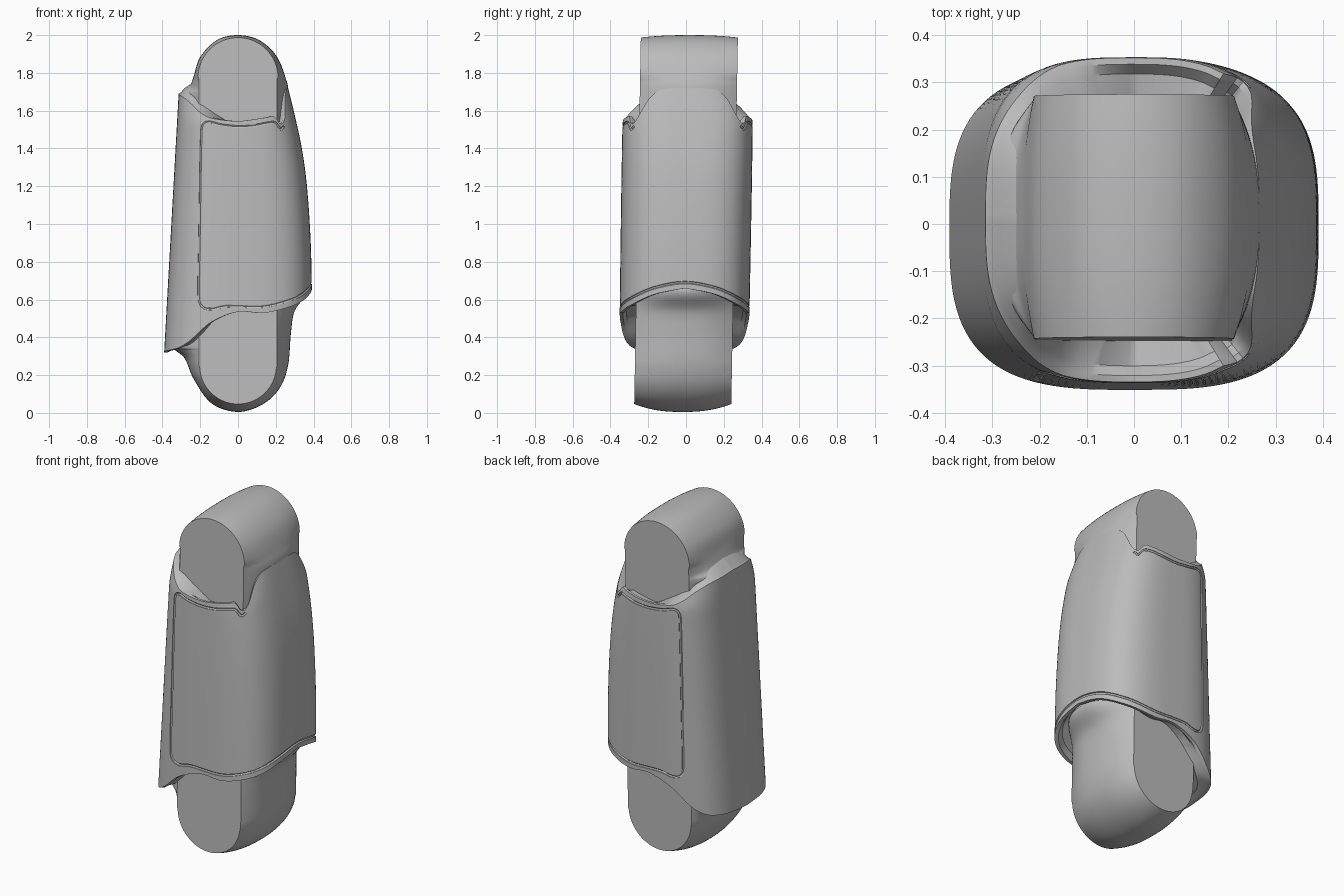
import bpy, bmesh, math
from mathutils import Vector

cube = bpy.data.objects.get("Cube")
if cube:
    bpy.data.objects.remove(cube)

grey = bpy.data.materials.new("plain_grey")
grey.use_nodes = True
grey.diffuse_color = (0.5, 0.5, 0.5, 1)
grey.node_tree.nodes["Principled BSDF"].inputs["Base Color"].default_value = (0.5, 0.5, 0.5, 1)


def curve_at(knots, x):
    """Smooth height through (position, value) knots."""
    if x <= knots[0][0]:
        return knots[0][1]
    for i in range(len(knots) - 1):
        (x0, y0), (x1, y1) = knots[i], knots[i + 1]
        if x <= x1:
            def slope(j):
                a, b = knots[max(j - 1, 0)], knots[min(j + 1, len(knots) - 1)]
                return (b[1] - a[1]) / (b[0] - a[0])
            h, t = x1 - x0, (x - x0) / (x1 - x0)
            m0, m1 = slope(i) * h, slope(i + 1) * h
            return ((2*t**3 - 3*t*t + 1) * y0 + (t**3 - 2*t*t + t) * m0
                    + (3*t*t - 2*t**3) * y1 + (t**3 - t*t) * m1)
    return knots[-1][1]


def spline(points, steps, closed):
    """Dense smooth path through 2D points."""
    n, out = len(points), []
    for i in range(n if closed else n - 1):
        ids = [i - 1, i, i + 1, i + 2]
        p = [Vector(points[j % n] if closed else points[min(max(j, 0), n - 1)]) for j in ids]
        for s in range(steps):
            t = s / steps
            out.append(0.5 * (2 * p[1] + (p[2] - p[0]) * t
                              + (2 * p[0] - 5 * p[1] + 4 * p[2] - p[3]) * t * t
                              + (3 * p[1] - p[0] - 3 * p[2] + p[3]) * t**3))
    return out


def loft(name, rings):
    """Skin a stack of closed rings and cap both ends."""
    bm = bmesh.new()
    loops = [[bm.verts.new(p) for p in ring] for ring in rings]
    n = len(loops[0])
    for a, b in zip(loops, loops[1:]):
        for i in range(n):
            j = (i + 1) % n
            bm.faces.new((a[i], a[j], b[j], b[i]))
    bm.faces.new(loops[0][::-1])
    bm.faces.new(loops[-1])
    bmesh.ops.recalc_face_normals(bm, faces=bm.faces)
    mesh = bpy.data.meshes.new(name)
    bm.to_mesh(mesh)
    bm.free()
    mesh.materials.append(grey)
    obj = bpy.data.objects.new(name, mesh)
    bpy.context.collection.objects.link(obj)
    return obj


def select(obj):
    bpy.ops.object.select_all(action='DESELECT')
    obj.select_set(True)
    bpy.context.view_layer.objects.active = obj


# Sleeve: rounded-box section whose rims rise and fall around the limb
right_width = [(0.6, 0.392), (0.9, 0.385), (1.2, 0.365), (1.4, 0.338), (1.6, 0.295), (1.74, 0.26)]
depth = [(0.3, 0.343), (1.5, 0.345), (1.57, 0.338), (1.74, 0.27)]
bottom_rim = [(0, 0.66), (22, 0.63), (44, 0.57), (67, 0.53), (90, 0.535),
              (113, 0.48), (130, 0.38), (142, 0.34), (180, 0.32)]
top_rim = [(0, 1.72), (30, 1.71), (40, 1.66), (48, 1.55), (53, 1.53), (58, 1.57), (64, 1.565),
           (90, 1.545), (113, 1.56), (122, 1.585), (135, 1.64), (150, 1.675), (180, 1.69)]


def surface(angle, z, scale=1.0, lift=0.0):
    c, s = math.cos(angle), math.sin(angle)
    a = curve_at(right_width, z) if c > 0 else 0.391 - 0.056 * (z - 0.32)
    b = curve_at(depth, z)
    r = (abs(c / a)**3.1 + abs(s / b)**3.1)**(-1 / 3.1) * scale
    return Vector((r * c, r * s + 0.016 * (z - 1), z + lift))


def rim_ring(knots, scale, front_lift, left_lift):
    ring = []
    for ang in angles:
        k = min(max(-1.4 * math.cos(ang), 0), 1)
        z = curve_at(knots, abs(math.degrees(ang)))
        ring.append(surface(ang, z, scale, front_lift + (left_lift - front_lift) * k))
    return ring


count = 160
angles = [math.tau * i / count - math.pi for i in range(count)]
rings = [rim_ring(bottom_rim, 0.65, 0.05, 0.03), rim_ring(bottom_rim, 0.9, 0.03, 0.01),
         rim_ring(bottom_rim, 0.95, 0, 0)]
for i in range(41):
    t = i / 40
    ring = []
    for ang in angles:
        d = abs(math.degrees(ang))
        low, high = curve_at(bottom_rim, d), curve_at(top_rim, d)
        ring.append(surface(ang, low + (high - low) * t))
    rings.append(ring)
rings += [rim_ring(top_rim, 0.96, 0, 0.008), rim_ring(top_rim, 0.9, -0.025, 0.03),
          rim_ring(top_rim, 0.65, -0.04, 0.08)]
sleeve = loft("sleeve", rings)

# Panel seam: a narrow channel cut along the wrapped panel outline
half = [(49, 1.52), (53, 1.503), (58, 1.535), (64, 1.535), (77, 1.52), (90, 1.515), (105, 1.525),
        (115, 1.54), (120, 1.52), (121, 1.45), (121.5, 1.2), (122, 0.9), (122.5, 0.65),
        (121, 0.575), (114, 0.55), (102, 0.565), (90, 0.565), (67, 0.565), (44, 0.607), (22, 0.665)]
outline = half + [(0, 0.69)] + [(-a, z) for a, z in reversed(half)]
curve = bpy.data.curves.new("seam_cutter", 'CURVE')
curve.dimensions = '3D'
curve.bevel_depth = 0.008
curve.bevel_resolution = 1
curve.use_fill_caps = True
path = [surface(math.radians(p.x), p.y) for p in spline(outline, 6, False)]
line = curve.splines.new('POLY')
line.points.add(len(path) - 1)
for pt, co in zip(line.points, path):
    pt.co = (*co, 1)
cutter = bpy.data.objects.new("seam_cutter", curve)
cutter.hide_render = True
bpy.context.collection.objects.link(cutter)
select(cutter)
bpy.ops.object.convert(target='MESH')
cutter = bpy.context.view_layer.objects.active
select(sleeve)
cut = sleeve.modifiers.new("seam", 'BOOLEAN')
cut.operation = 'DIFFERENCE'
cut.solver = 'EXACT'
cut.object = cutter
bpy.ops.object.modifier_apply(modifier="seam")
bpy.data.objects.remove(cutter)

# Inner limb: barrel-sided link with a flat round joint face at each end
side = [(0, 0.005), (0.13, 0.045), (0.22, 0.13), (0.265, 0.25), (0.28, 0.42), (0.3, 0.54),
        (0.365, 0.64), (0.33, 0.75), (0.26, 1.3), (0.268, 1.67), (0.25, 1.78), (0.2, 1.895),
        (0.11, 1.975), (0, 2.0), (-0.11, 1.975), (-0.2, 1.885), (-0.235, 1.78), (-0.26, 1.72),
        (-0.3, 1.687), (-0.28, 1.6), (-0.25, 1.2), (-0.3, 0.5), (-0.37, 0.36), (-0.33, 0.33),
        (-0.28, 0.285), (-0.235, 0.18), (-0.14, 0.05)]
profile = spline(side, 6, True)
bottom_joint, top_joint = Vector((0, 0.25)), Vector((0, 1.775))


def joint_face(p):
    if p.y > top_joint.y:
        return top_joint + (p - top_joint).normalized() * 0.212
    if p.y < bottom_joint.y:
        return bottom_joint + (p - bottom_joint).normalized() * 0.203
    return Vector((math.copysign(0.207, p.x), p.y))


rings = []
for i in range(25):
    u = i / 12 - 1
    ring = []
    for p in profile:
        q = p.lerp(joint_face(p), abs(u)**2.4)
        ring.append((q.x, u * 0.257 + 0.018 * (q.y - 1), q.y))
    rings.append(ring)
limb = loft("inner_limb", rings)

for obj in (sleeve, limb):
    select(obj)
    bpy.ops.object.shade_smooth_by_angle(angle=math.radians(32))
